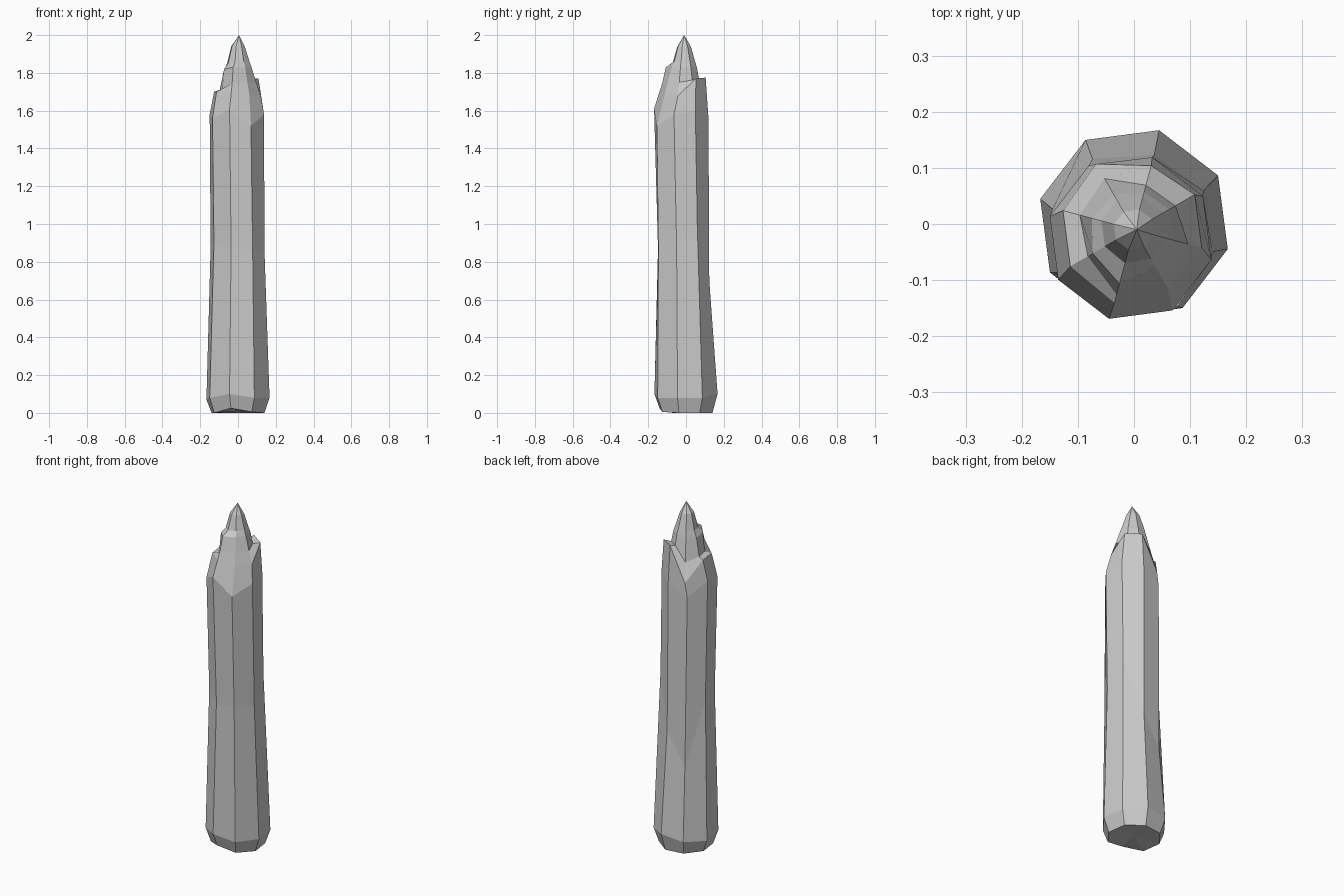
import bpy, bmesh, math

SIDES = 8
START = math.radians(-15)

# Each ring: centre x, centre y, radii per spoke, heights per spoke
def full(v):
    return [v] * SIDES

shaft = [
    (0, 0, full(0.145), [0, 0, 0, 0, 0, 0, 0.025, 0.005]),
    (0, 0, full(0.173), [0.08, 0.08, 0.1, 0.08, 0.07, 0.08, 0.1, 0.08]),
    (0, -0.012, [0.145, 0.143, 0.14, 0.148, 0.15, 0.147, 0.141, 0.155],
     [0.86, 1.0, 0.7, 0.5, 0.88, 0.9, 0.87, 0.86]),
    (-0.006, -0.025, full(0.149), [1.58, 1.6, 1.56, 1.5, 1.58, 1.56, 1.61, 1.52]),
]
tip = [
    # splinter tops on the right/back and left, then their inner ledges
    (0, -0.01, [0.125, 0.125, 0.118, 0.135, 0.131, 0.131, 0.135, 0.12],
     [1.68, 1.77, 1.775, 1.58, 1.70, 1.70, 1.70, 1.68]),
    (0, -0.01, [0.1, 0.085, 0.082, 0.105, 0.1, 0.095, 0.12, 0.1],
     [1.75, 1.762, 1.765, 1.69, 1.71, 1.71, 1.745, 1.75]),
    # front splinter and its inner ledge
    (0, -0.01, [0.074, 0.072, 0.07, 0.072, 0.078, 0.085, 0.1, 0.076],
     [1.83, 1.83, 1.83, 1.82, 1.81, 1.82, 1.83, 1.83]),
    (0, -0.01, [0.063, 0.062, 0.06, 0.062, 0.06, 0.06, 0.062, 0.06],
     [1.86, 1.86, 1.86, 1.86, 1.85, 1.85, 1.855, 1.86]),
    (0, -0.01, full(0.037), full(1.94)),
]

bm = bmesh.new()
rings = []
for cx, cy, radii, heights in shaft + tip:
    ring = []
    for i in range(SIDES):
        a = START + i * math.tau / SIDES
        ring.append(bm.verts.new((cx + radii[i] * math.cos(a),
                                  cy + radii[i] * math.sin(a), heights[i])))
    rings.append(ring)

# Side walls
for low, high in zip(rings, rings[1:]):
    for i in range(SIDES):
        j = (i + 1) % SIDES
        bm.faces.new((low[i], low[j], high[j], high[i]))

# Pointed top and flat underside
apex = bm.verts.new((0.005, -0.01, 2.0))
base = bm.verts.new((0, 0, 0.01))
for i in range(SIDES):
    j = (i + 1) % SIDES
    bm.faces.new((rings[-1][i], rings[-1][j], apex))
    bm.faces.new((rings[0][j], rings[0][i], base))

bmesh.ops.recalc_face_normals(bm, faces=bm.faces)
mesh = bpy.data.meshes.new("splintered_post")
bm.to_mesh(mesh)
bm.free()
post = bpy.data.objects.new("splintered_post", mesh)
bpy.context.collection.objects.link(post)
